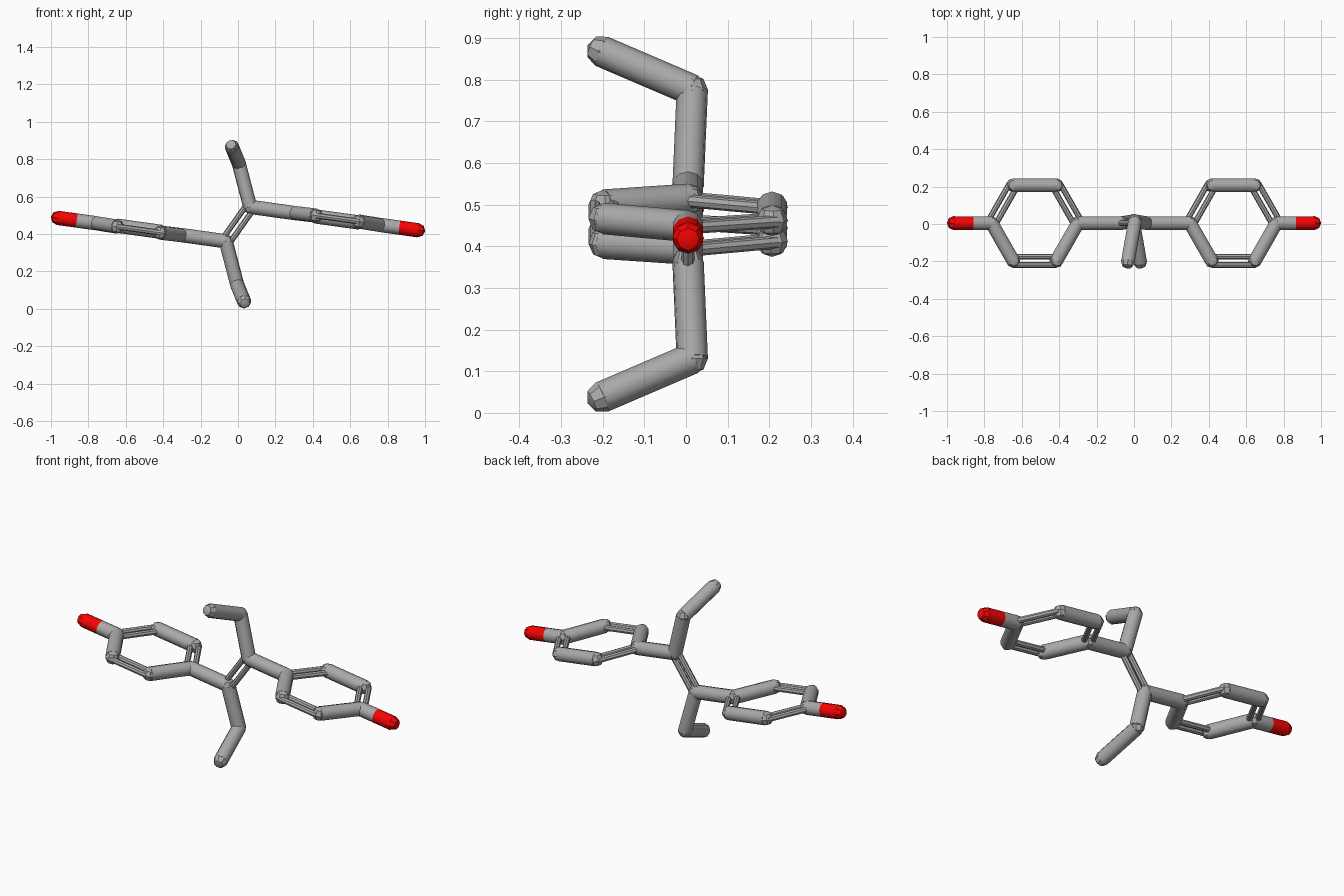
import bpy, bmesh
from math import cos, sin, pi
from mathutils import Vector, Matrix

if "Cube" in bpy.data.objects:
    bpy.data.objects.remove(bpy.data.objects["Cube"])

R, THIN, GAP = 0.038, 0.0155, 0.022   # stick radius, double-bond rod radius and offset
MID = 0.453                           # height of the two-fold axis (along y)


def paint(name, rgb):
    mat = bpy.data.materials.new(name)
    mat.diffuse_color = (*rgb, 1)
    mat.use_nodes = True
    mat.node_tree.nodes["Principled BSDF"].inputs["Base Color"].default_value = mat.diffuse_color
    return mat


red = paint("red", (0.95, 0.001, 0.001))
grey = paint("mid_grey", (0.4, 0.4, 0.4))


def rod(bm, a, b, r=R, sides=10):
    d = b - a
    m = Matrix.Translation((a + b) / 2) @ d.to_track_quat('Z', 'Y').to_matrix().to_4x4()
    bmesh.ops.create_cone(bm, cap_ends=True, segments=sides, radius1=r, radius2=r,
                          depth=d.length, matrix=m)


def joint(bm, p, axis=Vector((0, 0, 1))):
    m = Matrix.Translation(p) @ axis.to_track_quat('Z', 'Y').to_matrix().to_4x4()
    bmesh.ops.create_uvsphere(bm, u_segments=8, v_segments=4, radius=R, matrix=m)


def double_rod(bm, a, b, normal):
    side = (b - a).cross(normal).normalized() * GAP
    for s in (side, -side):
        rod(bm, a + s, b + s, THIN, 8)


def finish(bm, name, mat=grey):
    me = bpy.data.meshes.new(name)
    bm.to_mesh(me)
    bm.free()
    me.materials.append(mat)
    ob = bpy.data.objects.new(name, me)
    bpy.context.collection.objects.link(ob)
    bpy.ops.object.select_all(action='DESELECT')
    ob.select_set(True)
    bpy.context.view_layer.objects.active = ob
    bpy.ops.object.shade_smooth_by_angle(angle=0.7)


def build_half(tag, turn):
    def pt(x, y, z):
        return Vector((-x, y, 2 * MID - z)) if turn else Vector((x, y, z))

    core, knee, tip = pt(0.065, 0.005, 0.545), pt(0.005, 0.015, 0.775), pt(-0.033, -0.202, 0.868)
    oxygen = pt(0.963, 0.005, 0.42)
    axis = (oxygen - core).normalized()
    across = (pt(0, 1, -0.012) - pt(0, 0, 0)).normalized()
    normal = axis.cross(across)

    # bent side arm
    bm = bmesh.new()
    rod(bm, core, knee)
    rod(bm, knee, tip)
    for p in (core, knee):
        joint(bm, p)
    joint(bm, tip, tip - knee)
    finish(bm, "side_arm_" + tag)

    # six-sided ring with alternating single and double sticks
    centre = core + axis * 0.47
    ring = [centre + 0.233 * (axis * cos(i * pi / 3) + across * sin(i * pi / 3))
            for i in range(6)]
    bm = bmesh.new()
    for i, p in enumerate(ring):
        q = ring[(i + 1) % 6]
        joint(bm, p, normal)
        if i % 2 == 0:
            double_rod(bm, p, q, normal)
        else:
            rod(bm, p, q)
    finish(bm, "ring_" + tag)

    # connecting stick and grey part of the end stick
    mid = (ring[0] + oxygen) / 2
    bm = bmesh.new()
    rod(bm, core, ring[3])
    rod(bm, ring[0], mid)
    finish(bm, "ring_sticks_" + tag)

    # red end
    bm = bmesh.new()
    rod(bm, mid, oxygen)
    joint(bm, oxygen, axis)
    finish(bm, "red_end_" + tag, red)
    return core


ends = [build_half("right", False), build_half("left", True)]

# central double stick
bm = bmesh.new()
double_rod(bm, ends[0], ends[1], Vector((0, 1, 0)))
finish(bm, "central_double_stick")
